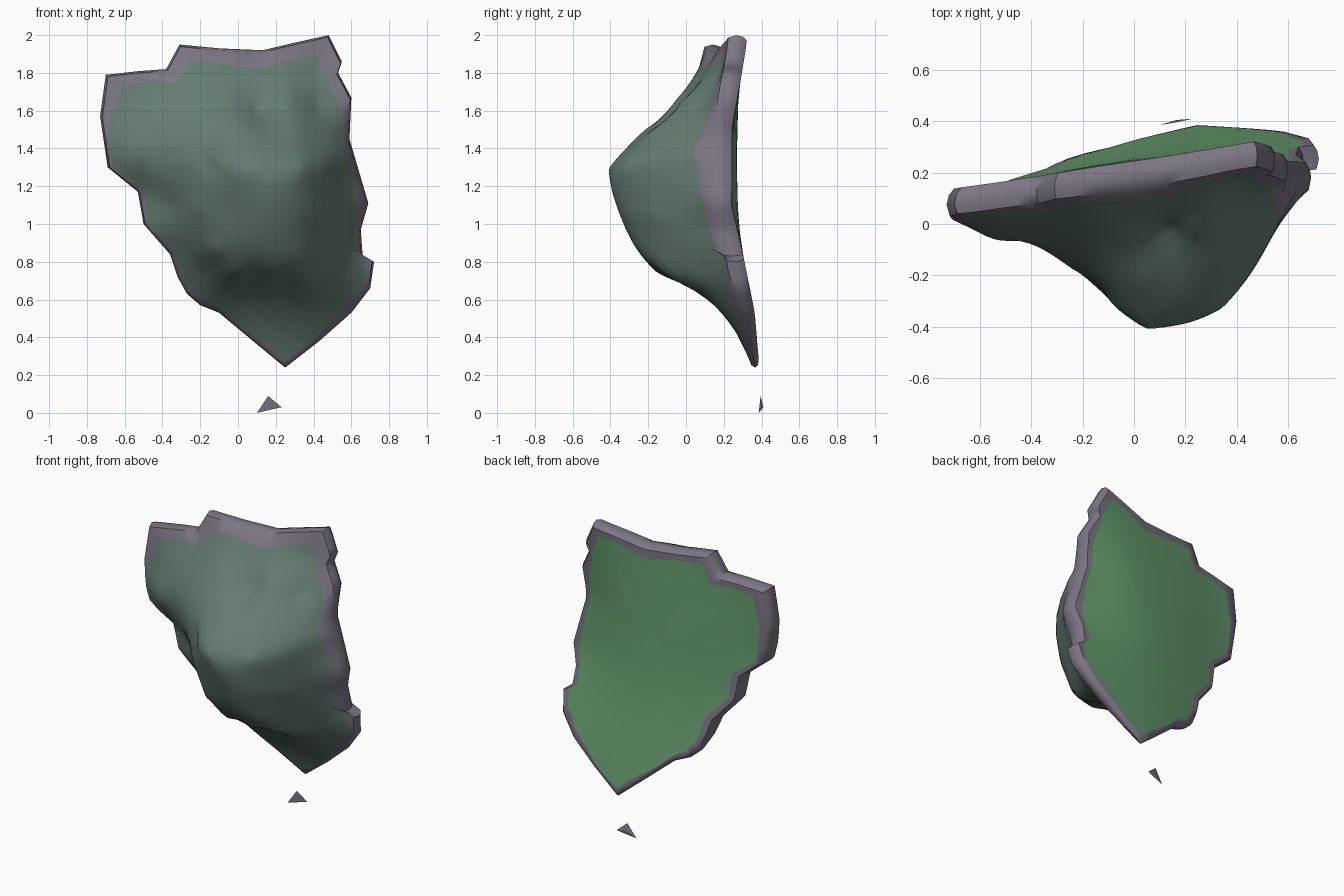
import bpy
import bmesh
import math

cube = bpy.data.objects.get("Cube")
if cube:
    bpy.data.objects.remove(cube, do_unlink=True)


def make_material(name, colour):
    mat = bpy.data.materials.new(name)
    mat.use_nodes = True
    mat.diffuse_color = (*colour, 1)
    for node in mat.node_tree.nodes:
        if node.type == "BSDF_PRINCIPLED":
            node.inputs["Base Color"].default_value = (*colour, 1)
            node.inputs["Roughness"].default_value = 0.9
    return mat


stone = make_material("grey green stone", (0.13, 0.2, 0.17))
rim = make_material("purple grey rim", (0.2, 0.18, 0.23))
moss = make_material("moss green", (0.135, 0.34, 0.16))
STONE, RIM, MOSS = range(3)


def kernel(a, b):
    return math.hypot(a[0] - b[0], a[1] - b[1])


def fit_surface(points):
    """Return a function depth(x, z) that passes through all control points."""
    count = len(points)
    rows = []
    for p in points:
        rows.append([kernel(p, q) for q in points] + [1.0, p[2]])
    rows.append([1.0] * count + [0.0, 0.0])
    size = count + 1
    for col in range(size):
        pivot = max(range(col, size), key=lambda r: abs(rows[r][col]))
        rows[col], rows[pivot] = rows[pivot], rows[col]
        for r in range(col + 1, size):
            factor = rows[r][col] / rows[col][col]
            if factor:
                rows[r] = [a - factor * b for a, b in zip(rows[r], rows[col])]
    weights = [0.0] * size
    for r in reversed(range(size)):
        rest = sum(rows[r][c] * weights[c] for c in range(r + 1, size))
        weights[r] = (rows[r][size] - rest) / rows[r][r]

    def depth(x, z):
        total = weights[count]
        for w, p in zip(weights, points):
            total += w * kernel((x, z), p)
        return total

    return depth


# Jagged outline of the slab (x, z), starting at the bottom tip
outline = [
    (0.25, 0.24), (0.43, 0.38), (0.6, 0.53), (0.7, 0.66), (0.72, 0.8),
    (0.66, 0.83), (0.65, 0.97), (0.69, 1.11), (0.64, 1.28), (0.59, 1.45),
    (0.6, 1.67), (0.53, 1.8), (0.55, 1.86), (0.48, 2.0), (0.3, 1.96),
    (0.13, 1.92), (-0.1, 1.93), (-0.31, 1.95), (-0.38, 1.82), (-0.52, 1.81),
    (-0.7, 1.79), (-0.73, 1.57), (-0.69, 1.3), (-0.53, 1.17), (-0.5, 1.0),
    (-0.36, 0.84), (-0.32, 0.72), (-0.27, 0.63), (-0.2, 0.57), (-0.1, 0.53),
    (0.08, 0.38),
]

# Back depth control points (x, z, y)
back_depth = fit_surface([
    (0.25, 0.24, 0.39), (0.6, 0.5, 0.37), (0.72, 0.8, 0.31), (0.68, 1.1, 0.24),
    (0.6, 1.5, 0.24), (0.5, 2.0, 0.33), (0.1, 1.92, 0.26), (-0.3, 1.95, 0.2),
    (-0.7, 1.79, 0.14), (-0.69, 1.3, 0.13), (-0.5, 1.0, 0.17),
    (-0.3, 0.7, 0.24), (0.0, 0.45, 0.33), (0.25, 1.2, 0.275),
    (0.3, 1.5, 0.275), (0.2, 0.8, 0.3), (-0.2, 1.4, 0.22),
])

# Front depth control points: bulge crest and sides
bulge_points = [
    (0.05, 1.29, -0.41), (0.34, 1.3, -0.33), (0.45, 1.32, -0.2),
    (0.53, 1.38, -0.06), (-0.08, 1.3, -0.32), (-0.13, 1.3, -0.24),
    (-0.25, 1.33, -0.17), (0.2, 1.28, -0.38), (0.08, 1.05, -0.34),
    (0.32, 1.05, -0.3), (0.44, 1.05, -0.18), (0.54, 1.1, -0.03),
    (-0.08, 1.08, -0.27), (-0.22, 1.08, -0.17), (-0.36, 1.1, 0.0),
    (-0.13, 0.86, -0.16), (0.08, 0.84, -0.23), (0.32, 0.84, -0.21),
    (0.46, 0.88, -0.07), (0.0, 0.74, -0.13), (0.2, 0.73, -0.14),
    (0.37, 0.72, -0.1),
]
# Brow above the bulge, with small hollows
brow_points = [
    (-0.55, 1.37, -0.07), (-0.42, 1.38, -0.07), (0.04, 1.5, -0.22),
    (0.3, 1.5, -0.16), (-0.06, 1.66, -0.05), (0.12, 1.6, 0.0),
    (0.25, 1.65, -0.03), (-0.4, 1.65, 0.0), (0.42, 1.62, 0.09),
    (0.1, 1.8, 0.09), (0.4, 1.8, 0.18),
]
# Lower wedge below the overhang
wedge_points = [
    (0.06, 0.66, 0.06), (0.22, 0.66, 0.06), (0.38, 0.65, 0.07),
    (-0.17, 0.75, 0.03), (0.54, 0.78, 0.1), (0.27, 0.42, 0.27),
    (0.02, 0.56, 0.17), (0.4, 0.54, 0.19),
]


def thickness(z):
    return 0.04 + 0.06 * min(1.0, max(0.0, (z - 0.24) / 0.6))


edge_points = [(x, z, back_depth(x, z) - thickness(z)) for x, z in outline]
front_depth = fit_surface(bulge_points + brow_points + wedge_points + edge_points)

# Three columns per outline edge
STEPS = 3
columns = []
for i, (x, z) in enumerate(outline):
    nx, nz = outline[(i + 1) % len(outline)]
    for k in range(STEPS):
        t = k / STEPS
        columns.append((x + (nx - x) * t, z + (nz - z) * t))
CX, CZ = 0.1, 1.17

bm = bmesh.new()


def make_ring(depth, scale, sink=0.0, wave=0.0):
    """Ring of vertices; sink moves it forward by a share of the thickness."""
    ring = []
    for i, (x, z) in enumerate(columns):
        s = scale(x, z) if callable(scale) else scale
        s += wave * math.sin(i * 0.8)
        px, pz = CX + (x - CX) * s, CZ + (z - CZ) * s
        y = depth(px, pz) - sink * thickness(z)
        ring.append(bm.verts.new((px, y, pz)))
    return ring


def bridge(a, b, index):
    n = len(a)
    for i in range(n):
        j = (i + 1) % n
        bm.faces.new((a[i], a[j], b[j], b[i])).material_index = index


def cap(ring, depth, index):
    centre = bm.verts.new((CX, depth(CX, CZ), CZ))
    for i, v in enumerate(ring):
        bm.faces.new((v, ring[i - 1], centre)).material_index = index


def stone_limit(x, z):
    """The rim colour reaches further in along the top and the left side."""
    side = 0.03 if x > 0.5 and z > 0.75 else 0.0
    return 0.955 - side - 0.17 * max(0.0, z - 1.5)


def moss_limit(x, z):
    return 0.9 if z > 0.6 else 0.94


# Mossy back, rounded rim, then the stone front
back_rings = [make_ring(back_depth, s) for s in (0.2, 0.4, 0.6, 0.78)]
back_rings.append(make_ring(back_depth, moss_limit, wave=0.015))
rim_rings = [
    make_ring(back_depth, 0.965),
    make_ring(back_depth, 0.99, sink=0.25),
    make_ring(back_depth, 1.0, sink=0.6),
    make_ring(front_depth, 0.985),
]
front_rings = [make_ring(front_depth, stone_limit, wave=0.012)]
front_rings += [make_ring(front_depth, 0.83 - 0.035 * k) for k in range(23)]

cap(back_rings[0], back_depth, MOSS)
rings = back_rings + rim_rings + front_rings
for k in range(len(rings) - 1):
    if k < len(back_rings) - 1:
        colour = MOSS
    elif k < len(back_rings) + len(rim_rings):
        colour = RIM
    else:
        colour = STONE
    bridge(rings[k], rings[k + 1], colour)
cap(front_rings[-1], front_depth, STONE)


def finish(mesh_data, name, materials, angle):
    bmesh.ops.recalc_face_normals(mesh_data, faces=mesh_data.faces[:])
    mesh = bpy.data.meshes.new(name)
    mesh_data.to_mesh(mesh)
    mesh_data.free()
    for mat in materials:
        mesh.materials.append(mat)
    obj = bpy.data.objects.new(name, mesh)
    bpy.context.collection.objects.link(obj)
    bpy.ops.object.select_all(action="DESELECT")
    obj.select_set(True)
    bpy.context.view_layer.objects.active = obj
    bpy.ops.object.shade_smooth_by_angle(angle=math.radians(angle))


finish(bm, "rock_slab", (stone, rim, moss), 50)

# Thin loose chip below the tip
chip = bmesh.new()
corners = [(0.1, 0.385, 0.0), (0.23, 0.41, 0.03), (0.16, 0.395, 0.09), (0.165, 0.405, 0.04)]
verts = [chip.verts.new(c) for c in corners]
for skip in range(4):
    chip.faces.new([v for k, v in enumerate(verts) if k != skip])
finish(chip, "rock_chip", (rim,), 20)
